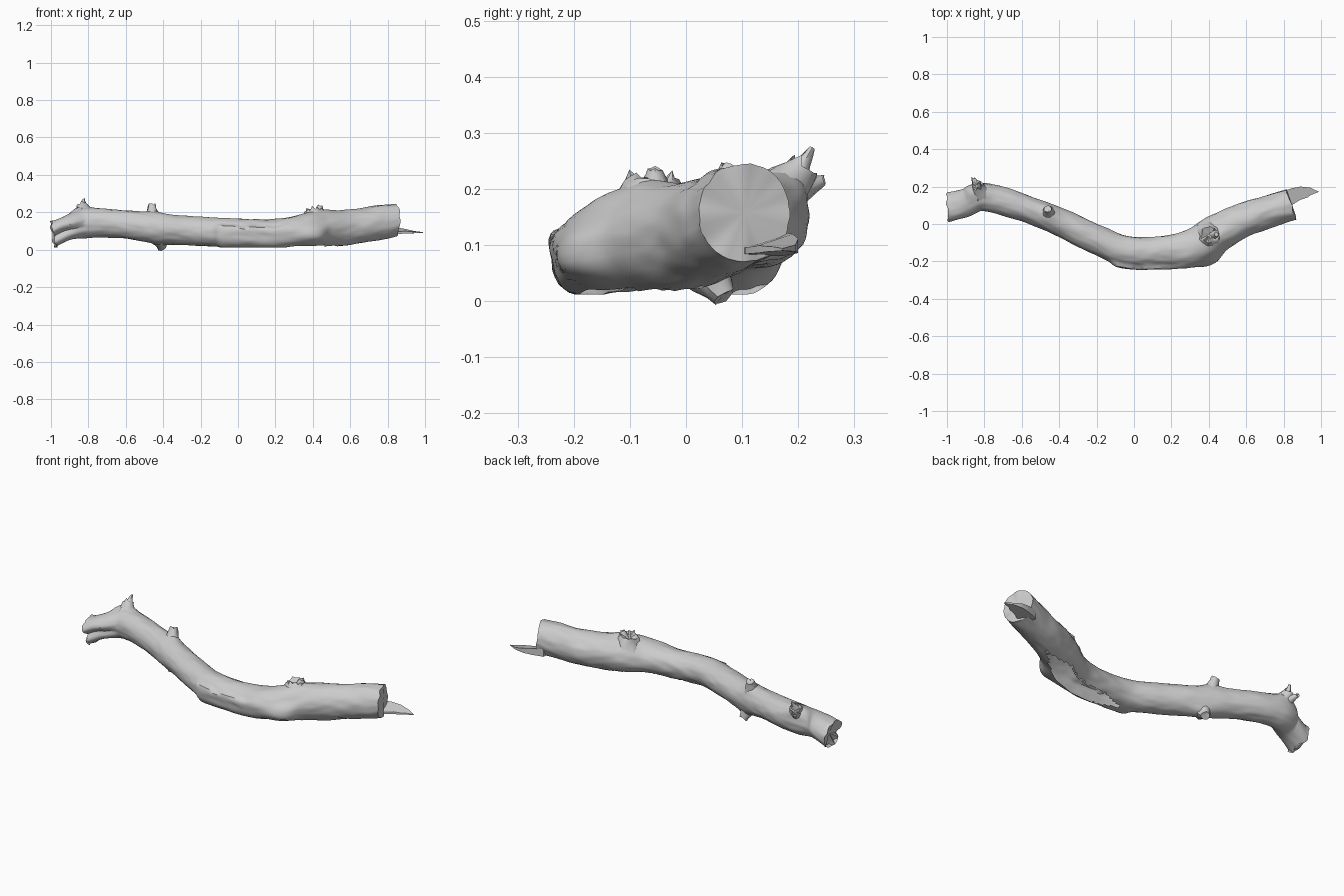
import bpy, bmesh, math, random
from mathutils import Vector, noise

if "Cube" in bpy.data.objects:
    bpy.data.objects.remove(bpy.data.objects["Cube"])

random.seed(4)
# Trunk sections: x, y, z, half width, half height
SEC = [(-.985, .088, .082, .084, .074), (-.9, .108, .122, .078, .07), (-.8, .143, .142, .075, .078),
       (-.6, .09, .135, .073, .076), (-.4, .01, .112, .074, .08), (-.2, -.083, .1, .077, .078),
       (-.05, -.143, .092, .08, .077), (.15, -.148, .085, .084, .076), (.32, -.122, .095, .1, .085),
       (.45, -.045, .108, .1, .094), (.6, .025, .12, .09, .094), (.75, .075, .142, .087, .092),
       (.84, .105, .158, .087, .088)]
STEPS, SIDES = 14, 48


def section(t):
    # Catmull-Rom blend between the listed sections
    i = min(int(t), len(SEC) - 2)
    f = t - i
    p = [SEC[max(0, min(len(SEC) - 1, i + k))] for k in (-1, 0, 1, 2)]
    return [.5 * (2 * b + (c - a) * f + (2 * a - 5 * b + 4 * c - d) * f * f
                  + (3 * b - a - 3 * c + d) * f ** 3) for a, b, c, d in zip(*p)]


def gauss(v, mid, width):
    return math.exp(-((v - mid) / width) ** 2)


def ramp(v, lo, hi):
    f = max(0, min(1, (v - lo) / (hi - lo)))
    return f * f * (3 - 2 * f)


def finish(bm, name, angle=40):
    bmesh.ops.recalc_face_normals(bm, faces=bm.faces)
    me = bpy.data.meshes.new(name)
    bm.to_mesh(me)
    bm.free()
    ob = bpy.data.objects.new(name, me)
    bpy.context.collection.objects.link(ob)
    bpy.ops.object.select_all(action='DESELECT')
    ob.select_set(True)
    bpy.context.view_layer.objects.active = ob
    bpy.ops.object.shade_smooth_by_angle(angle=math.radians(angle))
    return ob


# Crooked trunk
def build_trunk():
    bm = bmesh.new()
    rings = []
    total = (len(SEC) - 1) * STEPS
    for s in range(total + 1):
        t = s / STEPS
        x, y, z, w, h = section(t)
        a0, a1 = section(max(0, t - .3)), section(min(len(SEC) - 1, t + .3))
        tan = Vector((a1[0] - a0[0], a1[1] - a0[1], 0)).normalized()
        tan = tan.lerp(Vector((1, 0, 0)), 1 - ramp(x, -.95, -.85))
        nor = Vector((-tan.y, tan.x, 0))
        ring = []
        for k in range(SIDES):
            a = 2 * math.pi * k / SIDES
            d = nor * (w * math.cos(a)) + Vector((0, 0, h * math.sin(a)))
            # split groove in the left end
            r = 1 - .5 * gauss(a, math.pi + .25, .35) * (1 - ramp(x, -.97, -.8))
            # peeling bark layer on the front, with a torn upper edge
            edge = 2.55 + .25 * noise.noise(Vector((x * 18, 0, 3)))
            r += .2 * ramp(x, -.11, -.07) * (1 - ramp(x, .1, .36)) * ramp(a, edge, edge + .25) * (1 - ramp(a, 4.2, 4.8))
            r -= .12 * gauss(x, .12, .13) * gauss(a, 3.3, .3)
            # knot swellings
            r += .3 * gauss(x, .365, .06) * gauss(a, math.pi + .25, .5)
            r += .2 * gauss(x, .41, .08) * gauss(a, 1.8, .5)
            r += .2 * gauss(x, -.46, .045) * gauss(a, 1.2, .5)
            r += .15 * gauss(x, -.42, .05) * gauss(a, 5.1, .5)
            r += .3 * gauss(x, -.83, .055) * gauss(a, 1.0, .6)
            # long grain and lumps
            p = Vector((x, y, z)) + d
            r += .06 * noise.noise(Vector((p.x * 6, p.y * 10, p.z * 10)))
            r += .04 * noise.noise(Vector((p.x * 14, math.cos(a) * 4, math.sin(a) * 4)))
            p = Vector((x, y, z)) + d * r
            if s == 0:
                p.x += .02 * noise.noise(p * 30) - .012 * math.sin(a)
            if s == total:
                p += tan * .012 * noise.noise(p * 25)
            p.z = max(p.z, .012)
            ring.append(bm.verts.new(p))
        rings.append(ring)
    for s in range(total):
        x = section((s + .5) / STEPS)[0]
        for k in range(SIDES):
            a = 2 * math.pi * (k + .5) / SIDES
            # ragged open strip along the rotten underside
            half = .55 * ramp(x, -.06, .12) * (1 - ramp(x, .4, .62)) + random.uniform(-.05, .05)
            if abs(a - 4.75) < half and -.05 < x < .6:
                continue
            j = (k + 1) % SIDES
            bm.faces.new((rings[s][k], rings[s][j], rings[s + 1][j], rings[s + 1][k]))
    # end caps
    for ring, push in ((rings[0], .02), (rings[-1], .004)):
        mid = sum((v.co for v in ring), Vector()) / SIDES
        c = bm.verts.new(mid + Vector((push, 0, 0)))
        for k in range(SIDES):
            bm.faces.new((c, ring[k], ring[(k + 1) % SIDES]))
    return finish(bm, "trunk")


# Broken branch stub with a jagged, hollowed rim
def stub(name, base, tip, r0, r1, jag, sides=14):
    bm = bmesh.new()
    base, tip = Vector(base), Vector(tip)
    axis = (tip - base).normalized()
    u = axis.orthogonal().normalized()
    v = axis.cross(u)
    rings = []
    for f in (0, .35, .7, 1):
        rad = r1 + (r0 - r1) * (1 - f) ** 1.4
        ring = []
        for k in range(sides):
            a = 2 * math.pi * k / sides
            rr = rad * random.uniform(.88, 1.12)
            p = base.lerp(tip, f) + (u * math.cos(a) + v * math.sin(a)) * rr
            if f == 1:
                p -= axis * random.uniform(0, jag)
            ring.append(bm.verts.new(p))
        rings.append(ring)
    c = bm.verts.new(tip - axis * jag)
    for k in range(sides):
        j = (k + 1) % sides
        for lo, hi in zip(rings, rings[1:]):
            bm.faces.new((lo[k], lo[j], hi[j], hi[k]))
        bm.faces.new((rings[-1][k], rings[-1][j], c))
    return finish(bm, name, 50)


# Thin splinter left beyond the sawn end
def splinter():
    top = [(.78, .17), (.84, .19), (.89, .2), (.94, .195), (.99, .172),
           (.945, .155), (.93, .143), (.89, .13), (.85, .105), (.78, .1)]
    bm = bmesh.new()
    upper = [bm.verts.new((x, y, .094 + .22 * max(0, .97 - x) * max(0, (y - .1) * 10))) for x, y in top]
    lower = [bm.verts.new((x, y, .09 - .05 * max(0, .97 - x))) for x, y in top]
    bm.faces.new(upper)
    bm.faces.new(lower[::-1])
    for i in range(len(top)):
        j = (i + 1) % len(top)
        bm.faces.new((upper[i], lower[i], lower[j], upper[j]))
    return finish(bm, "end_splinter", 30)


build_trunk()
splinter()
stub("left_broken_branch", (-.815, .165, .19), (-.842, .215, .245), .05, .028, .025)
stub("left_branch_shard", (-.83, .2, .23), (-.825, .226, .275), .022, .006, .008, 7)
stub("left_back_shard", (-.83, .18, .19), (-.862, .252, .217), .035, .01, .015, 8)
stub("upper_nub", (-.455, .055, .165), (-.462, .082, .243), .045, .02, .012)
stub("under_nub", (-.42, .03, .06), (-.405, .07, .004), .05, .022, .008)
stub("right_top_knot", (.41, -.06, .16), (.4, -.055, .232), .08, .042, .035, 18)
stub("right_knot_shard", (.43, -.055, .19), (.44, -.055, .242), .035, .012, .01, 8)
